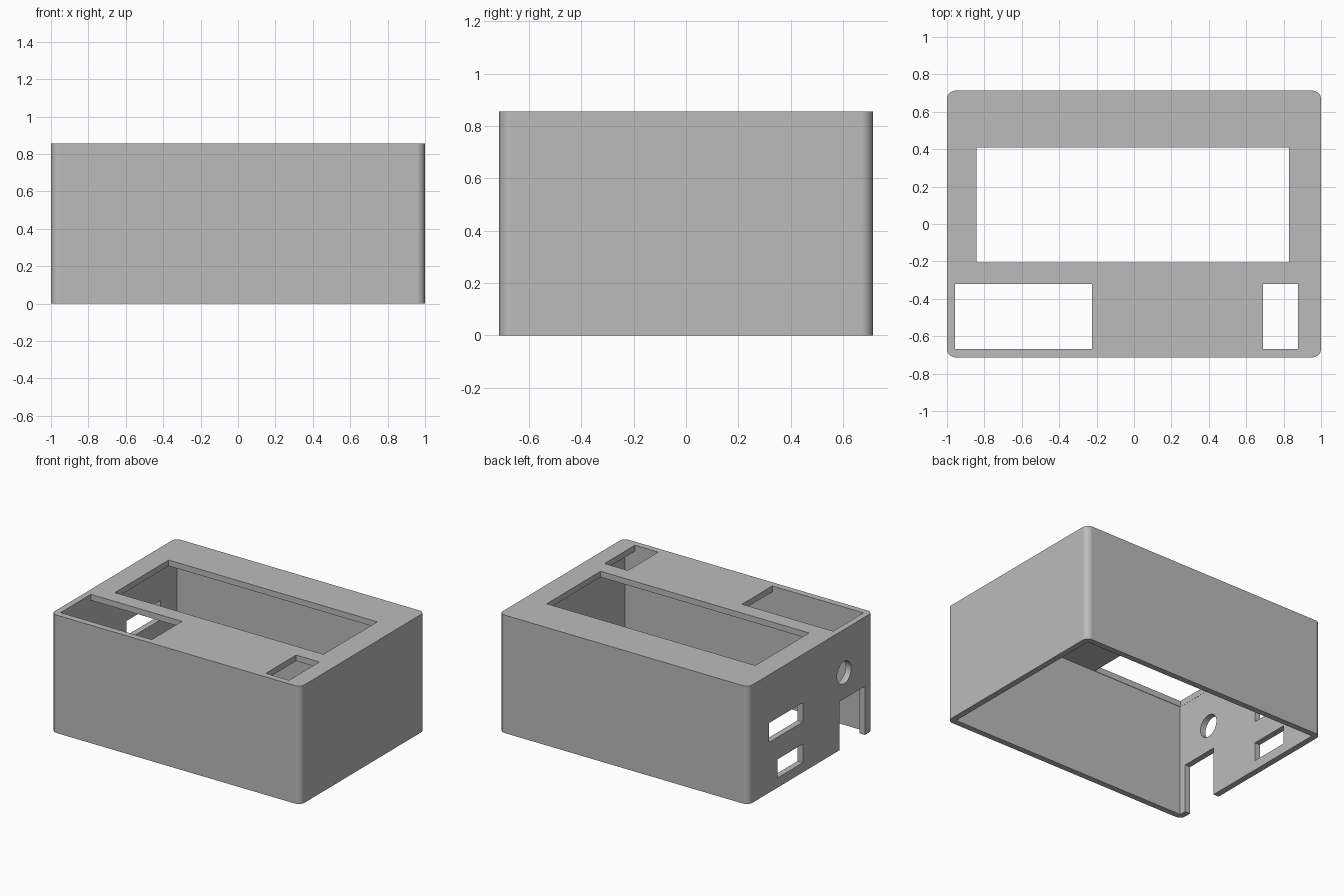
import bpy
import bmesh
import math
from mathutils import Matrix, Vector

default = bpy.data.objects.get("Cube")
if default:
    bpy.data.objects.remove(default, do_unlink=True)

HALF_X, HALF_Y, HEIGHT = 1.0, 0.713, 0.855
WALL, CORNER = 0.043, 0.045

grey = bpy.data.materials.new("plain grey")
grey.use_nodes = True
grey.diffuse_color = (0.5, 0.5, 0.5, 1)
grey.node_tree.nodes["Principled BSDF"].inputs["Base Color"].default_value = (0.5, 0.5, 0.5, 1)


def make_object(name, bm):
    mesh = bpy.data.meshes.new(name)
    bm.to_mesh(mesh)
    bm.free()
    mesh.materials.append(grey)
    obj = bpy.data.objects.new(name, mesh)
    bpy.context.collection.objects.link(obj)
    return obj


def box(name, x, y, z, corner=0):
    """Box from (low, high) spans, with optional rounded upright edges."""
    bm = bmesh.new()
    bmesh.ops.create_cube(bm, size=1)
    spans = (x, y, z)
    bmesh.ops.scale(bm, vec=[hi - lo for lo, hi in spans], verts=bm.verts)
    bmesh.ops.translate(bm, vec=[(lo + hi) / 2 for lo, hi in spans], verts=bm.verts)
    if corner:
        upright = [e for e in bm.edges
                   if abs(e.verts[0].co.z - e.verts[1].co.z) > 0.1]
        bmesh.ops.bevel(bm, geom=upright, offset=corner, segments=8,
                        profile=0.5, affect='EDGES')
    return make_object(name, bm)


def round_cutter(name, y, z, radius):
    """Cylinder running along x through the port wall."""
    bm = bmesh.new()
    bmesh.ops.create_cone(bm, cap_ends=True, segments=48, radius1=radius,
                          radius2=radius, depth=0.3,
                          matrix=Matrix.Translation(Vector((-HALF_X, y, z)))
                          @ Matrix.Rotation(math.pi / 2, 4, 'Y'))
    return make_object(name, bm)


# Outer shell
case = box("enclosure", (-HALF_X, HALF_X), (-HALF_Y, HALF_Y), (0, HEIGHT), CORNER)

# Hollow interior, open underneath
cutters = [box("cavity", (WALL - HALF_X, HALF_X - WALL),
               (WALL - HALF_Y, HALF_Y - WALL), (-0.2, HEIGHT - WALL))]

# Openings in the top: display, keypad and small switch
top = (HEIGHT - 0.15, HEIGHT + 0.1)
cutters += [
    box("display_opening", (-0.843, 0.83), (-0.207, 0.41), top),
    box("keypad_opening", (-0.956, -0.225), (-0.667, -0.32), top),
    box("switch_opening", (0.69, 0.877), (-0.667, -0.32), top),
]

# Openings in the port wall
side = (-HALF_X - 0.1, -HALF_X + 0.15)
cutters += [
    box("upper_port", side, (0.09, 0.48), (0.365, 0.505)),
    box("lower_port", side, (0.09, 0.383), (0.07, 0.205)),
    box("cable_slot", side, (-0.62, -0.33), (-0.1, 0.352)),
    round_cutter("round_port", -0.382, 0.543, 0.081),
]

# Cut every opening, then drop the cutters
bpy.ops.object.select_all(action='DESELECT')
bpy.context.view_layer.objects.active = case
case.select_set(True)
for cutter in cutters:
    cut = case.modifiers.new(cutter.name, 'BOOLEAN')
    cut.operation = 'DIFFERENCE'
    cut.solver = 'EXACT'
    cut.object = cutter
    bpy.ops.object.modifier_apply(modifier=cut.name)
    bpy.data.objects.remove(cutter, do_unlink=True)

# Smooth rounded corners, crisp flat faces
bpy.ops.object.shade_smooth_by_angle(angle=math.radians(30))
weighted = case.modifiers.new("even_normals", 'WEIGHTED_NORMAL')
weighted.keep_sharp = True
